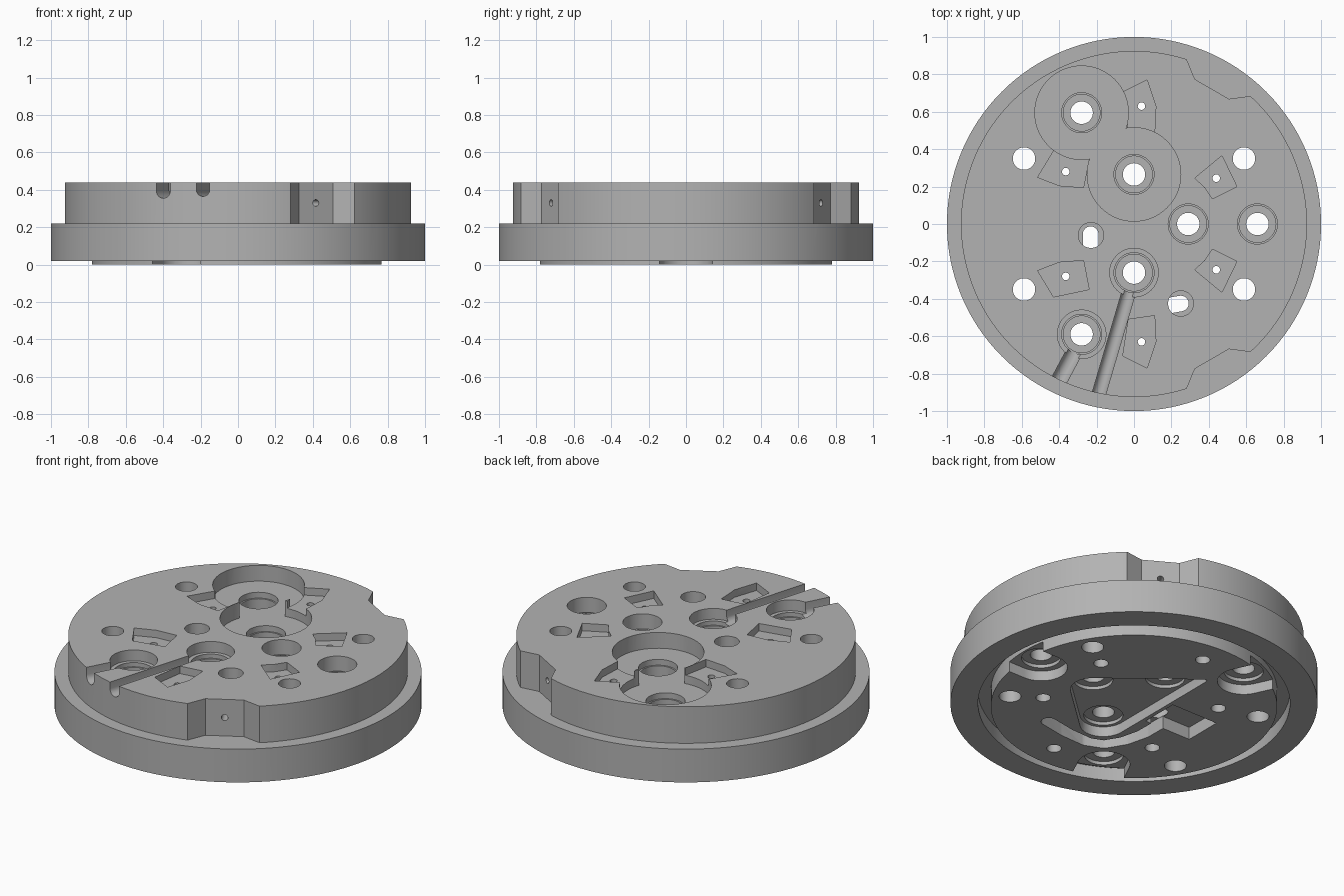
import bpy
import bmesh
from math import cos, sin, pi, radians
from mathutils import Matrix, Vector
from mathutils.geometry import convex_hull_2d

if "Cube" in bpy.data.objects:
    bpy.data.objects.remove(bpy.data.objects["Cube"])

TOP = 0.44
OVER = 0.6      # above the top face
UNDER = -0.1    # below the bottom face
cutters = []


def new_object(name, bm):
    bmesh.ops.recalc_face_normals(bm, faces=bm.faces)
    mesh = bpy.data.meshes.new(name)
    bm.to_mesh(mesh)
    bm.free()
    obj = bpy.data.objects.new(name, mesh)
    bpy.context.collection.objects.link(obj)
    return obj


def circle(x, y, r, n=40):
    return [(x + r * cos(2 * pi * i / n), y + r * sin(2 * pi * i / n)) for i in range(n)]


def hull(points):
    return [points[i] for i in convex_hull_2d([Vector(p) for p in points])]


def cut(name, profile, lo, hi, matrix=None):
    """Register a prism cutter: outline in local xy, extruded along local z."""
    bm = bmesh.new()
    face = bm.faces.new([bm.verts.new((x, y, lo)) for x, y in profile])
    ext = bmesh.ops.extrude_face_region(bm, geom=[face])
    verts = [v for v in ext["geom"] if isinstance(v, bmesh.types.BMVert)]
    bmesh.ops.translate(bm, verts=verts, vec=(0, 0, hi - lo))
    if matrix:
        bm.transform(matrix)
    obj = new_object(name, bm)
    obj.hide_render = True
    cutters.append(obj)


def bore(name, x, y, steps):
    """Stack of round cuts, each (radius, low z, high z)."""
    for r, lo, hi in steps:
        cut(name, circle(x, y, r), lo, hi)


def along(start, direction):
    """Frame whose z runs along a horizontal direction and whose y points up."""
    d = Vector(direction).normalized()
    up = Vector((0, 0, 1))
    side = up.cross(d)
    m = Matrix((side, up, d)).transposed().to_4x4()
    m.translation = start
    return m


# Turned body: flange, upper disc and ring groove underneath
profile = [(0, 0), (0.78, 0), (0.78, 0.1), (0.85, 0.1), (0.85, 0.02), (1, 0.02),
           (1, 0.22), (0.925, 0.22), (0.925, TOP), (0, TOP)]
bm = bmesh.new()
ring = [bm.verts.new((x, 0, z)) for x, z in profile]
edges = [bm.edges.new(pair) for pair in zip(ring, ring[1:])]
bmesh.ops.spin(bm, geom=ring + edges, axis=(0, 0, 1), cent=(0, 0, 0),
               angle=2 * pi, steps=128, use_duplicate=False)
bmesh.ops.remove_doubles(bm, verts=bm.verts, dist=0.0001)
body = new_object("base_plate", bm)

# Three rim notches with small radial holes
for angle, offsets in ((60, [0]), (180, [-0.08, 0.08]), (300, [0])):
    turn = Matrix.Rotation(radians(angle), 4, 'Z')
    cut("rim_notch", [(0.833, -0.105), (0.833, 0.105), (0.906, 0.2), (1.1, 0.4),
                      (1.1, -0.4), (0.906, -0.2)], 0.22, OVER, turn)
    for t in offsets:
        frame = along((0.73, t, 0.33), (1, 0, 0))
        cut("radial_hole", circle(0, 0, 0.018, 16), 0, 0.2, turn @ frame)

# Two joined round recesses
for x, y in ((-0.28, 0.595), (0, 0.265)):
    cut("round_recess", circle(x, y, 0.25, 64), 0.345, OVER)

# Wedge pockets, mirrored front to back, each with a fine drilled hole
wedges = [
    ((0.04, 0.63), [(0.07, 0.77), (-0.06, 0.705), (-0.03, 0.51), (0.11, 0.49), (0.117, 0.63)]),
    ((-0.365, 0.28), [(-0.43, 0.39), (-0.515, 0.25), (-0.4, 0.205), (-0.27, 0.195), (-0.24, 0.35)]),
    ((0.44, 0.245), [(0.47, 0.365), (0.325, 0.245), (0.38, 0.195), (0.42, 0.135), (0.55, 0.2)]),
]
for (hx, hy), outline in wedges:
    for s in (1, -1):
        cut("wedge_pocket", [(x, s * y) for x, y in outline], 0.395, OVER)
        bore("wedge_hole", hx, s * hy, [(0.02, UNDER, OVER), (0.04, UNDER, 0.3)])

# Four plain through holes
for x in (-0.588, 0.588):
    for y in (-0.35, 0.35):
        bore("mount_hole", x, y, [(0.06, UNDER, OVER)])

# Stepped ports: plain, recessed and wide
for x, y, kind in ((0.29, 0, 0), (0.66, 0, 0), (-0.28, 0.595, 1), (0, 0.265, 1),
                   (0, -0.26, 2), (-0.28, -0.59, 2)):
    steps = [(0.06, UNDER, OVER), (0.107, UNDER, 0.08)]
    if kind == 1:
        steps += [(0.107, 0.31, OVER), (0.098, 0.24, OVER)]
    else:
        steps += [(0.107, 0.35, OVER), (0.098, 0.29, OVER)]
    if kind == 2:
        steps += [(0.13, 0.375, OVER)]
    bore("port", x, y, steps)

# U-shaped grooves running out to the front rim
for start, end, r, bottom in (((0, -0.27), (-0.19, -0.915), 0.036, 0.365),
                              ((-0.28, -0.61), (-0.40, -0.835), 0.042, 0.355)):
    a, b = Vector((*start, bottom + r)), Vector((*end, bottom + r))
    outline = hull(circle(0, 0, r, 24) + circle(0, 0.3, r, 24))
    cut("top_groove", outline, 0, (b - a).length + 0.15, along(a, b - a))

# Underside: three pockets that break through the edge of the raised disc
for x, y in ((0.66, 0), (-0.28, 0.595), (-0.28, -0.59)):
    d = Vector((x, y)).normalized()
    n = Vector((-d.y, d.x)) * 0.143
    square_end = [tuple(d * 0.815 + n), tuple(d * 0.815 - n)]
    cut("edge_pocket", hull(circle(x, y, 0.143) + square_end), UNDER, 0.06)

# Underside: shared pocket around the inner ports and a side pocket
cut("inner_pocket", hull(circle(0.29, 0, 0.125) + circle(0, -0.26, 0.127)
                         + circle(-0.112, 0.46, 0.015, 16)), UNDER, 0.06)
cut("side_pocket", [(-0.46, -0.08), (-0.15, -0.08), (-0.15, 0.15), (-0.46, 0.15)], UNDER, 0.075)

# Underside: curved channel linking two blind bores from the top
path = [(0.25, -0.425), (0.1, -0.452), (-0.05, -0.458), (-0.14, -0.42),
        (-0.2, -0.32), (-0.23, -0.2), (-0.232, -0.055)]
for (ax, ay), (bx, by) in zip(path, path[1:]):
    cut("channel", hull(circle(ax, ay, 0.042, 24) + circle(bx, by, 0.042, 24)), UNDER, 0.08)
for x, y in ((-0.23, -0.06), (0.25, -0.425)):
    bore("feed_bore", x, y, [(0.068, 0.079, OVER)])

# Carve the body, then drop the cutters
bpy.context.view_layer.objects.active = body
for cutter in cutters:
    mod = body.modifiers.new("carve", 'BOOLEAN')
    mod.operation = 'DIFFERENCE'
    mod.solver = 'EXACT'
    mod.object = cutter
    bpy.ops.object.modifier_apply(modifier=mod.name)
for cutter in cutters:
    bpy.data.objects.remove(cutter)

# Single grey metal
metal = bpy.data.materials.new("grey_metal")
metal.use_nodes = True
grey = (0.45, 0.45, 0.45, 1)
metal.diffuse_color = grey
metal.node_tree.nodes["Principled BSDF"].inputs["Base Color"].default_value = grey
body.data.materials.clear()
body.data.materials.append(metal)

bpy.ops.object.select_all(action='DESELECT')
body.select_set(True)
bpy.ops.object.shade_smooth_by_angle(angle=radians(30))
